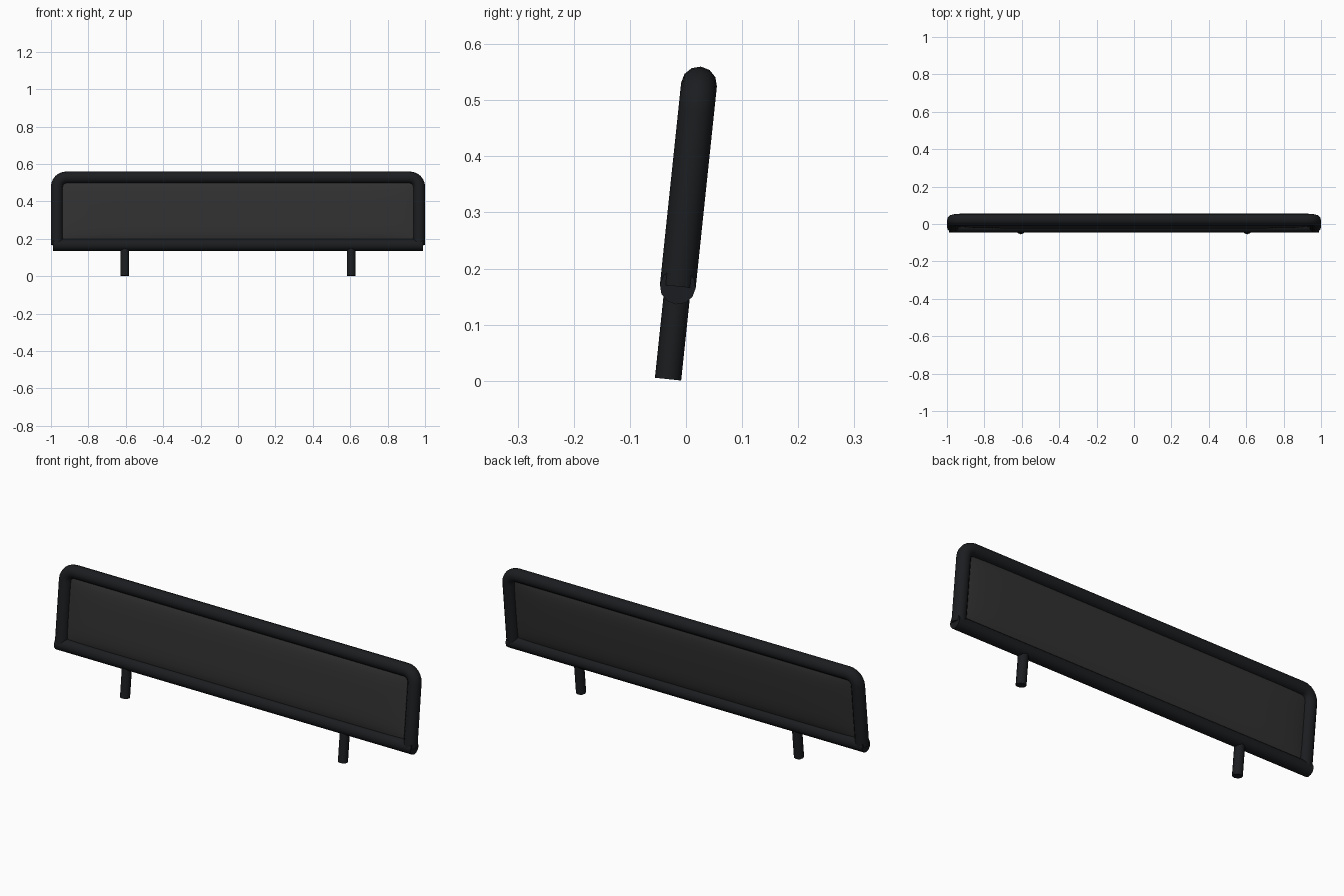
import bpy, bmesh, math
from mathutils import Matrix, Vector

if "Cube" in bpy.data.objects:
    bpy.data.objects.remove(bpy.data.objects["Cube"])

# everything is built upright, then leaned back by six degrees
LEAN = Matrix.Translation((0, -0.032, 0.003)) @ Matrix.Rotation(math.radians(-6), 4, 'X')
R = 0.032            # frame tube radius
X = 1 - R            # side tube centre
LOW, HIGH = 0.166, 0.528


def material(name, color):
    m = bpy.data.materials.new(name)
    m.diffuse_color = (*color, 1)
    m.use_nodes = True
    m.node_tree.nodes["Principled BSDF"].inputs["Base Color"].default_value = m.diffuse_color
    return m


black = material("black_metal", (0.011, 0.012, 0.014))
grey = material("dark_fabric", (0.03, 0.03, 0.03))


def finish(name, bm, mat, angle):
    bmesh.ops.recalc_face_normals(bm, faces=bm.faces)
    mesh = bpy.data.meshes.new(name)
    bm.to_mesh(mesh)
    bm.free()
    mesh.transform(LEAN)
    mesh.materials.append(mat)
    ob = bpy.data.objects.new(name, mesh)
    bpy.context.collection.objects.link(ob)
    bpy.ops.object.select_all(action='DESELECT')
    bpy.context.view_layer.objects.active = ob
    ob.select_set(True)
    bpy.ops.object.shade_smooth_by_angle(angle=math.radians(angle))
    return ob


def tube(name, path, radius, sides):
    """Sweep a round section along a path lying in the xz plane."""
    bm = bmesh.new()
    pts = [Vector((x, 0, z)) for x, z in path]
    rings = []
    for i, p in enumerate(pts):
        a = (p - pts[i - 1]).normalized() if i else (pts[1] - p).normalized()
        b = (pts[i + 1] - p).normalized() if i < len(pts) - 1 else a
        t = (a + b).normalized()
        side = Vector((t.z, 0, -t.x)) / t.dot(a)
        ring = []
        for k in range(sides):
            w = 2 * math.pi * k / sides
            off = side * math.cos(w) + Vector((0, math.sin(w), 0))
            ring.append(bm.verts.new(p + off * radius))
        rings.append(ring)
    for r0, r1 in zip(rings, rings[1:]):
        for k in range(sides):
            n = (k + 1) % sides
            bm.faces.new((r0[k], r0[n], r1[n], r1[k]))
    bm.faces.new(rings[0])
    bm.faces.new(rings[-1])
    return finish(name, bm, black, 50)


# upper frame: one tube bent over two rounded corners
c = 0.05
path = [(-X, LOW)]
for sx, start in ((-1, 180), (1, 90)):
    for i in range(7):
        w = math.radians(start - 15 * i)
        path.append((sx * (X - c) + c * math.cos(w), HIGH - c + c * math.sin(w)))
path.append((X, LOW))
tube("upper_frame", path, R, 12)

# bottom rail and the two posts
tube("bottom_rail", [(-0.99, LOW), (0.99, LOW)], R, 12)
for side, s in (("left", -1), ("right", 1)):
    tube(side + "_post", [(s * 0.605, 0), (s * 0.605, LOW)], 0.0235, 8)

# padded panel: both faces bulge gently and meet along the hidden border
bm = bmesh.new()
NX, NZ = 40, 14
hw, hz, mid = X - 0.01, (HIGH - LOW) / 2 - 0.01, (HIGH + LOW) / 2
for s in (-1, 1):
    grid = []
    for i in range(NX + 1):
        u = -math.cos(math.pi * i / NX)
        col = []
        for j in range(NZ + 1):
            v = 2 * j / NZ - 1
            h = 0.019 * ((1 - u ** 10) * (1 - v ** 4)) ** 0.7
            col.append(bm.verts.new((u * hw, s * h, mid + v * hz)))
        grid.append(col)
    for i in range(NX):
        for j in range(NZ):
            bm.faces.new((grid[i][j], grid[i + 1][j], grid[i + 1][j + 1], grid[i][j + 1]))
bmesh.ops.remove_doubles(bm, verts=bm.verts, dist=1e-5)
finish("panel", bm, grey, 60)
